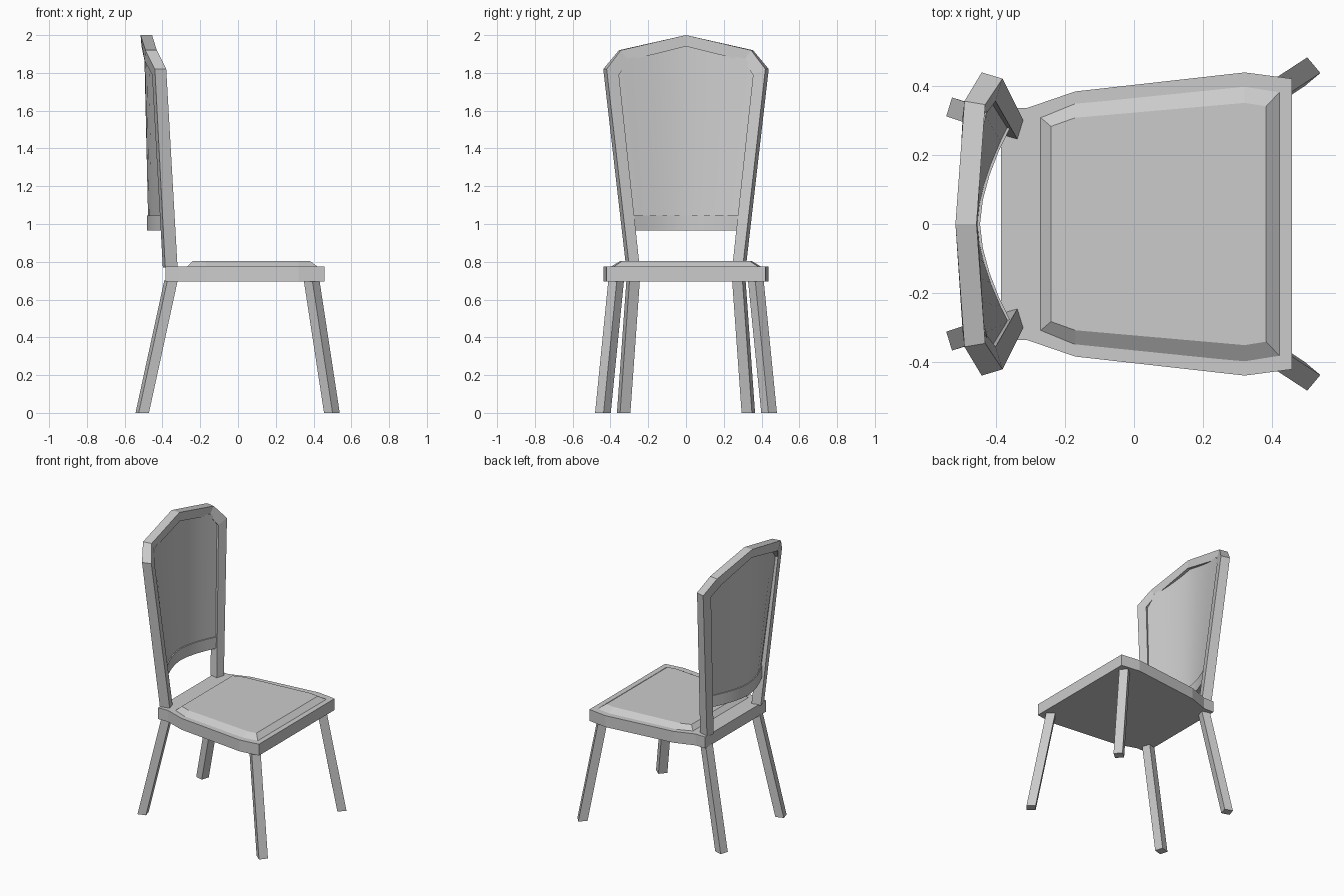
import bpy
from math import cos, sin, radians

if "Cube" in bpy.data.objects:
    bpy.data.objects.remove(bpy.data.objects["Cube"])


def make(name, verts, faces, smooth=False):
    me = bpy.data.meshes.new(name)
    me.from_pydata(verts, [], faces)
    ob = bpy.data.objects.new(name, me)
    bpy.context.collection.objects.link(ob)
    bpy.context.view_layer.objects.active = ob
    ob.select_set(True)
    bpy.ops.object.mode_set(mode='EDIT')
    bpy.ops.mesh.select_all(action='SELECT')
    bpy.ops.mesh.normals_make_consistent(inside=False)
    bpy.ops.object.mode_set(mode='OBJECT')
    if smooth:
        bpy.ops.object.shade_smooth_by_angle(angle=radians(30))
    ob.select_set(False)
    return ob


def loft(name, loops, smooth=False):
    """Skin a row of equal loops and cap both ends."""
    n = len(loops[0])
    verts = [p for l in loops for p in l]
    faces = [(i * n + j, i * n + (j + 1) % n, (i + 1) * n + (j + 1) % n, (i + 1) * n + j)
             for i in range(len(loops) - 1) for j in range(n)]
    faces += [tuple(range(n)), tuple(range(len(verts) - n, len(verts)))]
    return make(name, verts, faces, smooth)


def outline(half, z):
    """Mirror a half outline (y > 0) across y = 0."""
    return [(x, y, z) for x, y in half] + [(x, -y, z) for x, y in reversed(half)]


def square(cx, cy, z, size, angle):
    r = size / 2 ** 0.5
    return [(cx + r * cos(radians(angle + 45 + 90 * k)),
             cy + r * sin(radians(angle + 45 + 90 * k)), z) for k in range(4)]


# Seat frame and bevelled cushion
seat = [(-0.385, 0.337), (-0.31, 0.335), (-0.17, 0.383), (0.32, 0.438), (0.457, 0.42)]
loft("seat", [outline(seat, 0.695), outline(seat, 0.775)])
low = [(-0.275, 0.312), (-0.17, 0.355), (0.32, 0.405), (0.427, 0.388)]
top = [(-0.24, 0.282), (-0.17, 0.307), (0.32, 0.35), (0.382, 0.34)]
loft("cushion", [outline(low, 0.77), outline(top, 0.803)])

# Splayed legs
for s, side in ((1, "left"), (-1, "right")):
    loft("front_leg_" + side, [square(0.497, s * 0.44, 0, 0.059, s * 40),
                               square(0.39, s * 0.37, 0.70, 0.059, s * 40)])
    loft("back_leg_" + side, [square(-0.507, s * 0.33, 0, 0.057, s * -17),
                              square(-0.355, s * 0.28, 0.70, 0.057, s * -17)])

# Back frame: post, corner, shoulder, apex
# section order: outer front, outer back, inner back, inner front
half = [
    [(-0.32, 0.30, 0.77), (-0.385, 0.317, 0.77), (-0.398, 0.262, 0.77), (-0.337, 0.245, 0.77)],
    [(-0.38, 0.42, 1.82), (-0.44, 0.438, 1.82), (-0.455, 0.372, 1.79), (-0.40, 0.355, 1.79)],
    [(-0.43, 0.345, 1.92), (-0.49, 0.355, 1.92), (-0.495, 0.312, 1.865), (-0.437, 0.305, 1.865)],
    [(-0.455, 0, 2.0), (-0.516, 0, 2.0), (-0.511, 0, 1.94), (-0.452, 0, 1.94)],
]
loft("back_frame", half + [[(x, -y, z) for x, y, z in l] for l in reversed(half[:3])])


def bow(t):
    return abs(t) ** 1.7


# Bowed lower rail
rail = []
for t in (-1, -0.75, -0.5, -0.25, 0, 0.25, 0.5, 0.75, 1):
    x, y = -0.464 + 0.088 * bow(t), 0.28 * t
    rail.append([(x - 0.019, y, 0.965), (x + 0.019, y, 0.965),
                 (x + 0.019, y, 1.045), (x - 0.019, y, 1.045)])
loft("lower_rail", rail, True)

# Bowed back panel under the arch
panel = []
for t in (-1, -0.84, -0.6, -0.4, -0.2, 0, 0.2, 0.4, 0.6, 0.84, 1):
    a = abs(t)
    zt = 1.95 - 0.075 * a / 0.84 if a <= 0.84 else 1.875 - 0.075 * (a - 0.84) / 0.16
    xb, xt = -0.464 + 0.09 * bow(t), -0.485 + 0.06 * bow(t)
    yb, yt = 0.283 * t, 0.372 * t
    panel.append([(xb - 0.012, yb, 1.03), (xb + 0.012, yb, 1.03),
                  (xt + 0.012, yt, zt), (xt - 0.012, yt, zt)])
loft("back_panel", panel, True)
